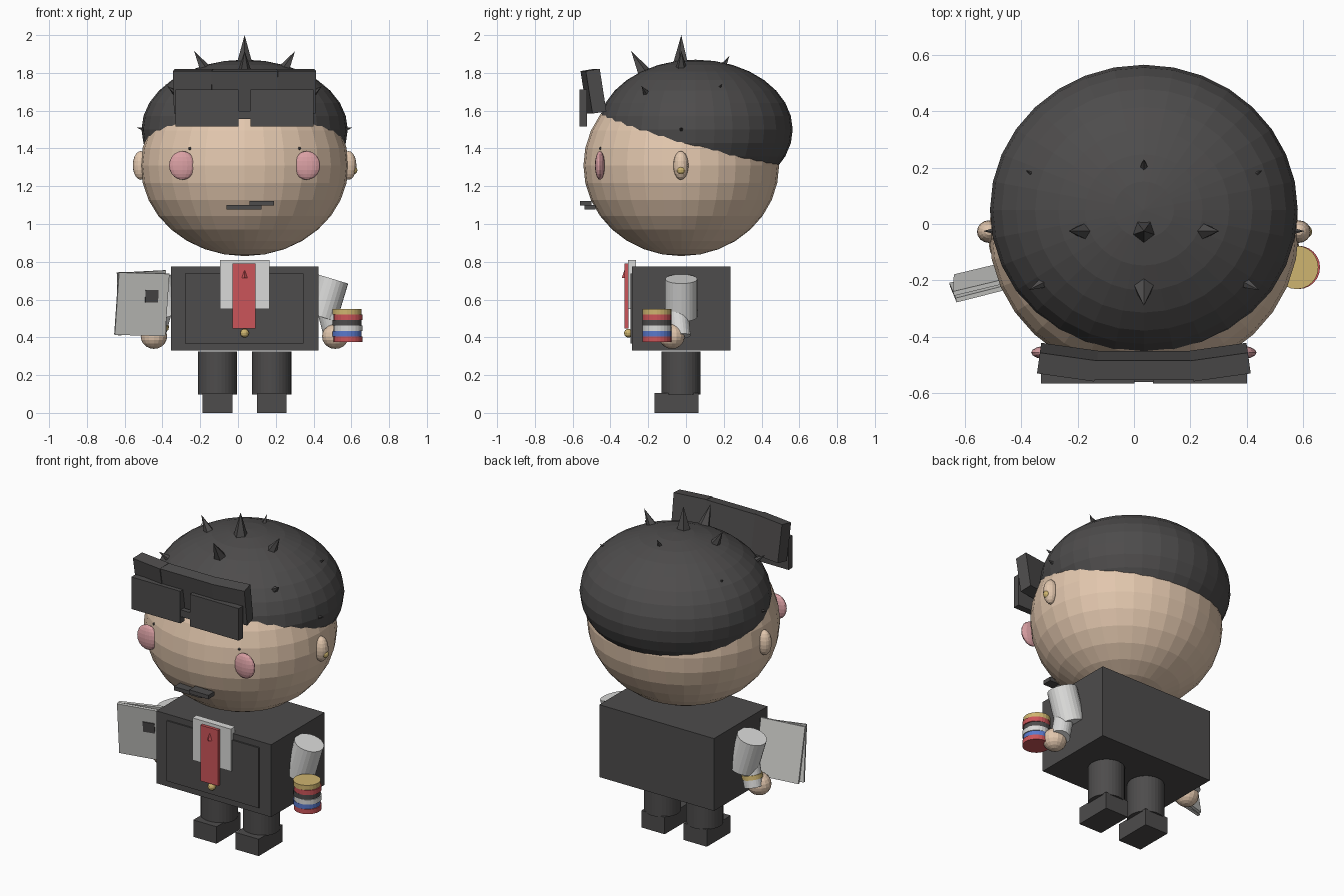
import bpy, math
from mathutils import Vector, Matrix, Euler

if "Cube" in bpy.data.objects:
    bpy.data.objects.remove(bpy.data.objects["Cube"])

CX = 0.035  # body centre line


def mat(name, r, g, b):
    m = bpy.data.materials.new(name)
    m.diffuse_color = (r, g, b, 1)
    m.use_nodes = True
    m.node_tree.nodes["Principled BSDF"].inputs["Base Color"].default_value = m.diffuse_color
    return m


SKIN = mat("skin", 0.76, 0.57, 0.42)
DARK = mat("charcoal", 0.075, 0.072, 0.072)
WHITE = mat("white_cloth", 0.70, 0.70, 0.69)
PAPER = mat("paper_grey", 0.60, 0.60, 0.58)
PINK = mat("blush_pink", 0.70, 0.35, 0.37)
RED = mat("red", 0.60, 0.09, 0.10)
GOLD = mat("gold", 0.62, 0.46, 0.16)
BLUE = mat("blue", 0.10, 0.19, 0.60)


def finish(name, material):
    ob = bpy.context.object
    ob.name = name
    ob.data.materials.append(material)
    return ob


def box(name, center, size, material, rot=(0, 0, 0)):
    bpy.ops.mesh.primitive_cube_add(size=1, location=center, rotation=[math.radians(a) for a in rot])
    bpy.context.object.scale = size
    return finish(name, material)


def span(name, x, y, z, material):
    """Box given by its extents on each axis."""
    return box(name, [(a + b) / 2 for a, b in (x, y, z)], [b - a for a, b in (x, y, z)], material)


def ball(name, center, radii, material, seg=16, rings=10):
    bpy.ops.mesh.primitive_uv_sphere_add(segments=seg, ring_count=rings, radius=1, location=center)
    bpy.context.object.scale = radii
    return finish(name, material)


def cone(name, a, b, r1, r2, sides, material):
    """Cone or cylinder from point a to point b."""
    a, b = Vector(a), Vector(b)
    d = b - a
    bpy.ops.mesh.primitive_cone_add(vertices=sides, radius1=r1, radius2=r2, depth=d.length,
                                    location=(a + b) / 2, rotation=d.to_track_quat('Z', 'Y').to_euler())
    return finish(name, material)


# head and hair cap
HEAD = Vector((CX, -0.025, 1.31))
ball("head", HEAD, (0.55, 0.518, 0.48), SKIN, 32, 16)
ball("hair_cap", (CX, 0.05, 1.5), (0.546, 0.515, 0.37), DARK, 32, 16)

# hair spikes: tip offsets from the head centre
tips = [(0, 0, 0.69), (0, -0.265, 0.605), (0, 0.255, 0.58)]
for s in (-1, 1):
    tips += [(s * 0.267, 0, 0.605), (s * 0.41, -0.21, 0.42), (s * 0.42, 0.215, 0.43), (s * 0.57, 0, 0.2)]
for t in tips:
    d = Vector((t[0], t[1], t[2] * 0.75)).normalized()
    tip = HEAD + Vector(t)
    cone("hair_spike", tip - d * 0.19, tip, 0.055, 0, 5, DARK)

# paired face parts
for s in (-1, 1):
    ball("ear", (CX + s * 0.55, -0.027, 1.31), (0.042, 0.04, 0.076), SKIN)
    ball("cheek", (CX + s * 0.33, -0.456, 1.31), (0.07, 0.026, 0.076), PINK)
    ball("eye", (CX + s * 0.29, -0.452, 1.4), (0.008, 0.008, 0.008), DARK, 8, 6)
ball("earring", (CX + 0.577, -0.027, 1.285), (0.02, 0.022, 0.022), GOLD, 12, 8)

# mouth bars
span("mouth_bar", (-0.06, 0.125), (-0.537, -0.48), (1.077, 1.1), DARK)
span("mouth_end", (0.06, 0.19), (-0.56, -0.5), (1.097, 1.121), DARK)

# goggles: raised visor in three panels, two lenses and a bridge
box("visor_center", (CX, -0.502, 1.703), (0.35, 0.07, 0.225), DARK, (9, 0, 0))
for s in (-1, 1):
    box("visor_side", (CX + s * 0.27, -0.49, 1.703), (0.205, 0.075, 0.228), DARK, (9, 0, s * 8))
    box("lens", (CX + s * 0.199, -0.545, 1.614), (0.333, 0.04, 0.197), DARK)
span("bridge", (-0.005, 0.075), (-0.56, -0.53), (1.555, 1.597), DARK)

# torso, jacket front, shirt and tie
span("torso", (-0.355, 0.425), (-0.285, 0.235), (0.33, 0.775), DARK)
span("jacket_front", (-0.28, 0.347), (-0.294, -0.28), (0.367, 0.738), DARK)
span("shirt", (-0.096, 0.166), (-0.307, -0.265), (0.55, 0.81), WHITE)
span("tie", (-0.028, 0.092), (-0.325, -0.305), (0.447, 0.79), RED)
cone("tie_knot", (CX, -0.324, 0.715), (CX, -0.326, 0.757), 0.016, 0, 4, RED)
ball("button", (CX, -0.305, 0.422), (0.023, 0.023, 0.023), GOLD, 12, 8)

# legs, shoes and arms
for s in (-1, 1):
    lx = CX + s * 0.1435
    cone("leg", (lx, -0.027, 0.098), (lx, -0.027, 0.325), 0.104, 0.104, 32, DARK)
    span("shoe", (lx - 0.079, lx + 0.079), (-0.167, 0.065), (0, 0.104), DARK)
    cone("upper_sleeve", (CX + s * 0.406, -0.025, 0.508), (CX + s * 0.467, -0.025, 0.709), 0.085, 0.085, 24, WHITE)
    cone("forearm", (CX + s * 0.475, -0.03, 0.405), (CX + s * 0.435, -0.045, 0.56), 0.055, 0.055, 24, WHITE)
    ball("hand", (CX + s * 0.48, -0.075, 0.405), (0.07, 0.068, 0.066), SKIN)

# wristwatch on the left arm
cone("watch_band", (CX - 0.463, -0.035, 0.45), (CX - 0.457, -0.037, 0.475), 0.06, 0.06, 24, GOLD)

# stack of chips in the right hand
for i, m in enumerate((RED, BLUE, WHITE, DARK, RED, GOLD)):
    z = 0.376 + i * 0.0292
    x = 0.58 + 0.003 * (-1) ** i
    cone("chip", (x, -0.154, z), (x, -0.154, z + 0.0292), 0.077, 0.077, 24, m)

# sheets held in the left hand, leaning forward, one fanned slightly
turn = Euler((math.radians(10), 0, math.radians(14)), 'XYZ').to_matrix()
pivot = Vector((-0.512, -0.198, 0.578))
for name, off, size, roll, m in (
        ("front_sheet", (0, -0.012, 0), (0.275, 0.016, 0.335), 1.5, PAPER),
        ("back_sheet", (0.005, 0.012, 0.003), (0.265, 0.016, 0.335), -3, PAPER),
        ("sheet_mark", (0.05, -0.022, 0.045), (0.07, 0.006, 0.066), 0, DARK)):
    r = turn @ Matrix.Rotation(math.radians(roll), 3, 'Y')
    box(name, pivot + turn @ Vector(off), size, m, [math.degrees(a) for a in r.to_euler()])
